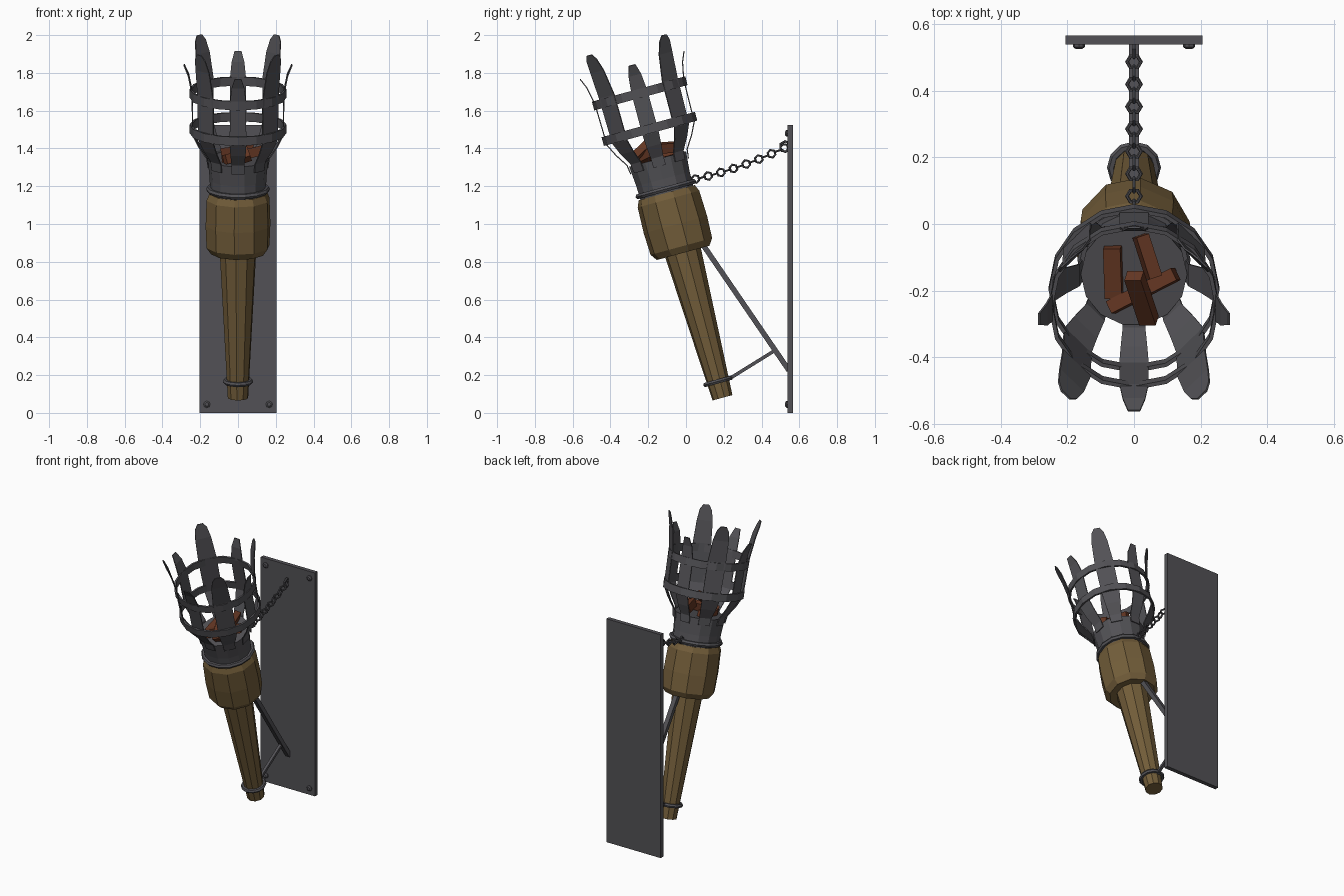
import bpy, bmesh, math
from mathutils import Matrix, Vector

if "Cube" in bpy.data.objects:
    bpy.data.objects.remove(bpy.data.objects["Cube"])


def mat(name, rgb):
    m = bpy.data.materials.new(name)
    m.diffuse_color = (*rgb, 1)
    m.use_nodes = True
    m.node_tree.nodes["Principled BSDF"].inputs["Base Color"].default_value = m.diffuse_color
    return m


IRON = mat("dark iron", (0.085, 0.083, 0.092))
WOOD = mat("brown wood", (0.17, 0.11, 0.042))
EMBER = mat("red brown kindling", (0.13, 0.038, 0.017))

# torch frame: local z runs up the leaning handle
TILT = Matrix.Translation((0, 0.193, 0.08)) @ Matrix.Rotation(math.radians(15.2), 4, 'X')


def finish(name, bm, material, matrix=Matrix()):
    bmesh.ops.recalc_face_normals(bm, faces=bm.faces)
    me = bpy.data.meshes.new(name)
    bm.to_mesh(me)
    bm.free()
    me.materials.append(material)
    ob = bpy.data.objects.new(name, me)
    ob.matrix_world = matrix
    bpy.context.collection.objects.link(ob)
    return ob


def lathe(name, profile, sides, material, matrix=TILT, loop=False, turn=0.0):
    """Revolve (radius, height) points; loop=True closes the profile into a ring."""
    bm = bmesh.new()
    rows = []
    for r, z in profile:
        rows.append([bm.verts.new((r * math.cos(turn + math.tau * i / sides),
                                   r * math.sin(turn + math.tau * i / sides), z))
                     for i in range(sides)])
    pairs = list(zip(rows, rows[1:])) + ([(rows[-1], rows[0])] if loop else [])
    for a, b in pairs:
        for i in range(sides):
            j = (i + 1) % sides
            bm.faces.new((a[i], a[j], b[j], b[i]))
    if not loop:
        bm.faces.new(rows[0])
        bm.faces.new(rows[-1])
    return finish(name, bm, material, matrix)


def torus(name, major, minor, z, sides, material=IRON, matrix=TILT, seg=6):
    prof = [(major + minor * math.cos(math.tau * k / seg),
             z + minor * math.sin(math.tau * k / seg)) for k in range(seg)]
    return lathe(name, prof, sides, material, matrix, loop=True)


def beam(name, a, b, w, h, material):
    """Box running from a to b."""
    a, b = Vector(a), Vector(b)
    bm = bmesh.new()
    bmesh.ops.create_cube(bm, size=1)
    bmesh.ops.scale(bm, vec=(w, h, (b - a).length), verts=bm.verts)
    d = (b - a).normalized()
    x = Vector((0, 1, 0)).cross(d).normalized()
    rot = Matrix((x, d.cross(x), d)).transposed().to_4x4()
    return finish(name, bm, material, Matrix.Translation((a + b) / 2) @ rot)


# wooden handle and thick head
lathe("handle", [(0.055, 0), (0.1, 0.83)], 10, WOOD, turn=0.2)
lathe("wooden_head", [(0.1, 0.8), (0.145, 0.795), (0.17, 0.83), (0.175, 0.95),
                      (0.17, 1.09), (0.155, 1.125)], 10, WOOD, turn=0.2)

# iron collars and cup
torus("handle_ring", 0.068, 0.013, 0.09, 12)
torus("head_ring", 0.155, 0.015, 1.145, 14)
lathe("cup", [(0.148, 1.11), (0.15, 1.2), (0.16, 1.31)], 14, IRON)

# basket hoops
for name, z in (("lower_hoop", 1.475), ("upper_hoop", 1.67)):
    lathe(name, [(0.244, z - 0.024), (0.256, z - 0.024),
                 (0.256, z + 0.024), (0.244, z + 0.024)], 16, IRON, loop=True)

# basket blades: (radius, height, half width), tall ones on the diagonals
SHORT = [(0.158, 1.27, 0.034), (0.165, 1.32, 0.034), (0.207, 1.385, 0.04), (0.239, 1.45, 0.044),
         (0.244, 1.68, 0.043), (0.262, 1.77, 0.034), (0.285, 1.825, 0.018)]
TALL = [(0.158, 1.27, 0.036), (0.165, 1.32, 0.038), (0.207, 1.385, 0.048), (0.239, 1.45, 0.056),
        (0.244, 1.7, 0.058), (0.265, 1.84, 0.05), (0.282, 1.905, 0.038), (0.29, 1.935, 0.018)]
for k in range(8):
    bm = bmesh.new()
    rows = [(bm.verts.new((r, -w, z)), bm.verts.new((r, w, z)))
            for r, z, w in (TALL if k % 2 else SHORT)]
    for a, b in zip(rows, rows[1:]):
        bm.faces.new((a[0], a[1], b[1], b[0]))
    ob = finish(f"basket_blade_{k}", bm, IRON, TILT @ Matrix.Rotation(k * math.pi / 4, 4, 'Z'))
    sol = ob.modifiers.new("thickness", 'SOLIDIFY')
    sol.thickness = 0.006
    sol.offset = 0

# kindling lying in the cup
for i, (a, b) in enumerate([
        ((-0.065, -0.07, 1.385), (-0.06, -0.22, 1.345)),
        ((-0.07, -0.25, 1.34), (0.125, -0.15, 1.39)),
        ((0.02, -0.035, 1.41), (0.06, -0.16, 1.40)),
        ((0.045, -0.29, 1.34), (0.0, -0.155, 1.47))]):
    beam(f"kindling_{i}", a, b, 0.052, 0.04, EMBER)

# wall plate with corner rivets
beam("wall_plate", (0, 0.552, 0), (0, 0.552, 1.525), 0.41, 0.028, IRON)
for sx in (-1, 1):
    for z in (0.045, 1.48):
        lathe("rivet", [(0.018, 0), (0.018, 0.008), (0.01, 0.014)], 8, IRON,
              Matrix.Translation((sx * 0.165, 0.539, z)) @ Matrix.Rotation(math.pi / 2, 4, 'X'))

# support struts
beam("main_strut", (0, 0.09, 0.89), (0, 0.545, 0.225), 0.03, 0.028, IRON)
beam("lower_strut", (0, 0.22, 0.175), (0, 0.47, 0.33), 0.018, 0.018, IRON)

# sagging chain of alternating links
N = 15
for i in range(N):
    u = i / (N - 1)
    y = 0.05 + 0.47 * u
    z = 1.238 + 0.165 * u - 0.06 * u * (1 - u)
    m = Matrix.Translation((0, y, z)) @ Matrix.Rotation(math.radians(19), 4, 'X')
    if i % 2 == 0:
        m = m @ Matrix.Rotation(math.pi / 2, 4, 'Y')
    torus(f"chain_link_{i}", 0.021, 0.006, 0, 6, matrix=m)
torus("wall_eye", 0.028, 0.007, 0, 6,
      matrix=Matrix.Translation((0, 0.525, 1.41)) @ Matrix.Rotation(math.pi / 2, 4, 'Y'))
